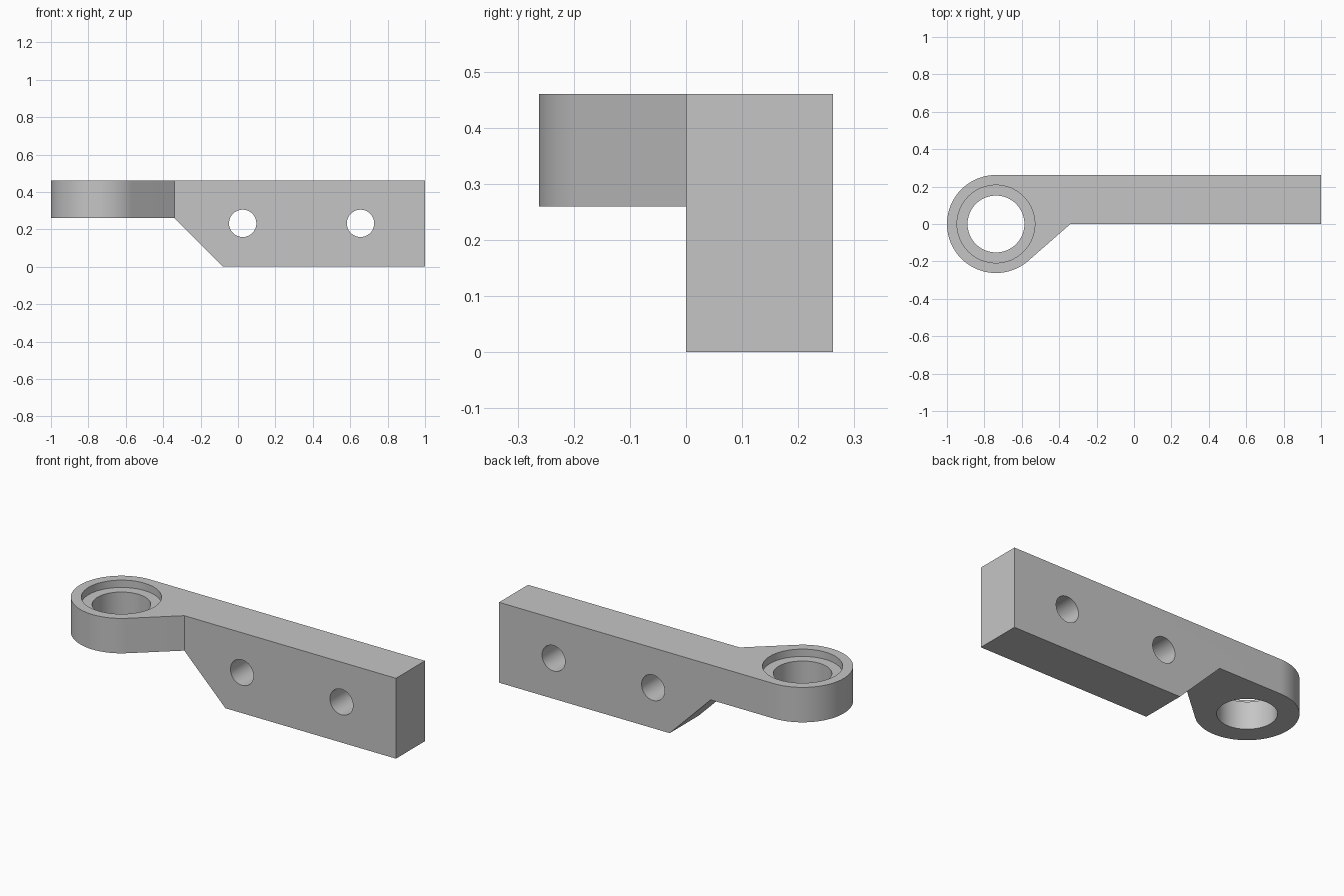
import bpy, bmesh, math
from mathutils import Vector

if "Cube" in bpy.data.objects:
    bpy.data.objects.remove(bpy.data.objects["Cube"], do_unlink=True)

grey = bpy.data.materials.new("plain grey")
grey.use_nodes = True
colour = (0.56, 0.56, 0.56, 1)
grey.diffuse_color = colour
grey.node_tree.nodes["Principled BSDF"].inputs["Base Color"].default_value = colour


def prism(name, points, direction):
    """Extrude a closed outline of 3D points along a direction."""
    bm = bmesh.new()
    face = bm.faces.new([bm.verts.new(p) for p in points])
    grown = bmesh.ops.extrude_face_region(bm, geom=[face])["geom"]
    bmesh.ops.translate(bm, vec=Vector(direction),
                        verts=[g for g in grown if isinstance(g, bmesh.types.BMVert)])
    bmesh.ops.recalc_face_normals(bm, faces=bm.faces)
    mesh = bpy.data.meshes.new(name)
    bm.to_mesh(mesh)
    bm.free()
    mesh.materials.append(grey)
    obj = bpy.data.objects.new(name, mesh)
    bpy.context.collection.objects.link(obj)
    return obj


def arc(cx, cy, r, start, end, steps):
    return [(cx + r * math.cos(start + (end - start) * i / steps),
             cy + r * math.sin(start + (end - start) * i / steps))
            for i in range(steps + 1)]


def circle(cx, cy, r):
    return arc(cx, cy, r, 0, math.tau, 64)[:-1]


top, lug_bottom = 0.46, 0.26
eye_x, eye_r = -0.738, 0.262
corner_x = -0.34

# Plan outline: straight arm running tangentially into a round eye
tangent = math.acos(eye_r / (corner_x - eye_x))
plan = [(corner_x, 0), (1, 0), (1, eye_r)]
plan += arc(eye_x, 0, eye_r, math.pi / 2, math.tau - tangent, 64)
bracket = prism("bracket", [(x, y, -0.1) for x, y in plan], (0, 0, top + 0.1))

# Side outline: thin lug, sloped step, full-height plate
side = [(-1.2, lug_bottom), (corner_x, lug_bottom), (-0.08, 0),
        (1.2, 0), (1.2, 0.6), (-1.2, 0.6)]
side_shape = prism("side_shape", [(x, -0.5, z) for x, z in side], (0, 1, 0))

cutters = [(side_shape, "INTERSECT")]

# Eye bore and its shallow counterbore
for name, r, z in (("eye_bore", 0.152, 0.1), ("eye_counterbore", 0.208, top - 0.042)):
    cutters.append((prism(name, [(x, y, z) for x, y in circle(eye_x, 0, r)],
                          (0, 0, 0.6)), "DIFFERENCE"))

# Two bolt holes through the plate
for name, x in (("left_bolt_hole", 0.655), ("right_bolt_hole", 0.025)):
    cutters.append((prism(name, [(a, -0.5, b) for a, b in circle(x, 0.232, 0.073)],
                          (0, 1, 0)), "DIFFERENCE"))

for cutter, operation in cutters:
    cutter.hide_render = True
    mod = bracket.modifiers.new(cutter.name, "BOOLEAN")
    mod.operation, mod.solver, mod.object = operation, "EXACT", cutter

# Apply the cuts, then shade the curved walls smooth
bpy.ops.object.select_all(action="DESELECT")
bracket.select_set(True)
bpy.context.view_layer.objects.active = bracket
for mod in list(bracket.modifiers):
    bpy.ops.object.modifier_apply(modifier=mod.name)
for cutter, _ in cutters:
    bpy.data.objects.remove(cutter, do_unlink=True)
bpy.ops.object.shade_smooth_by_angle(angle=math.radians(30))
